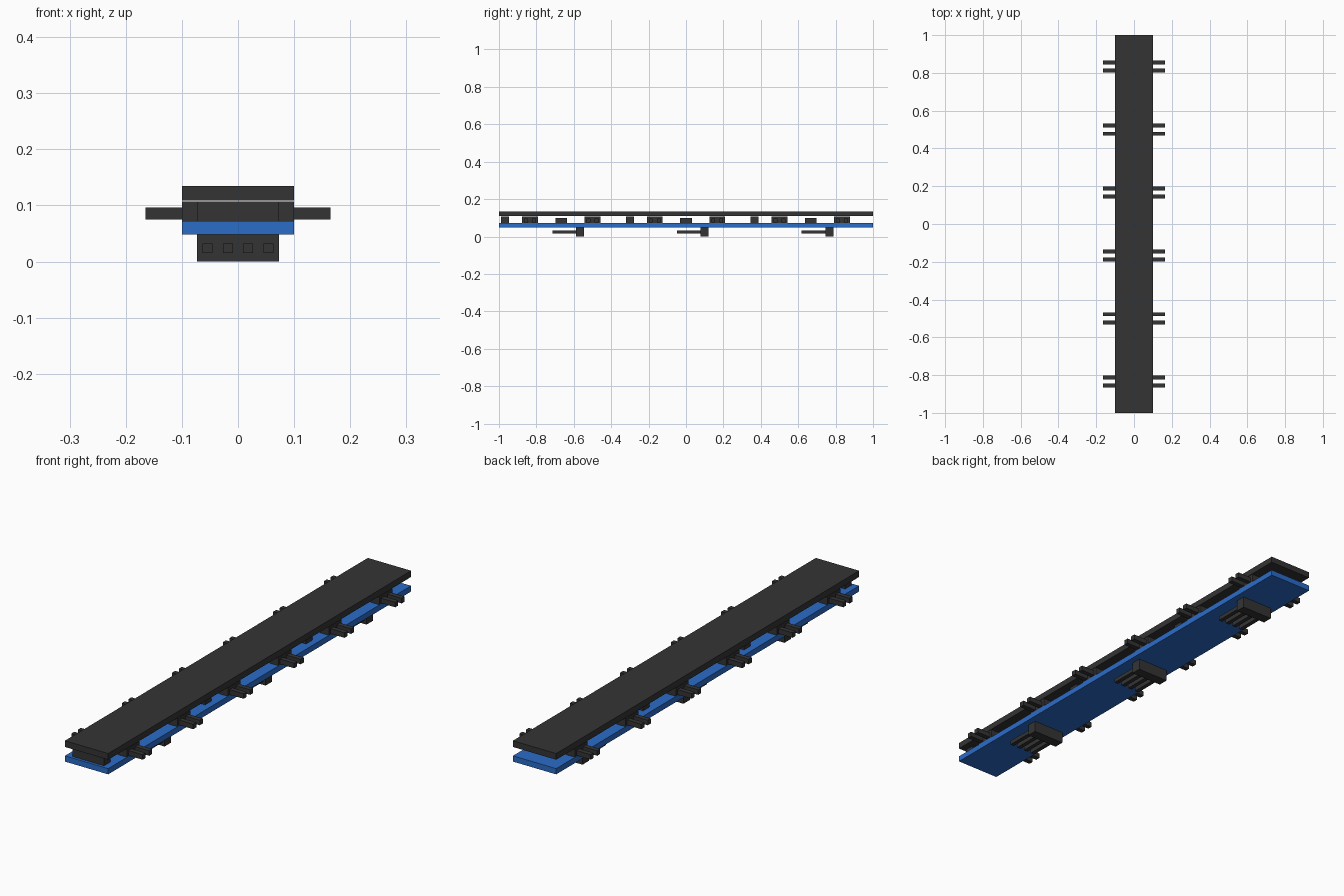
import bpy, bmesh
from mathutils import Matrix, Vector

if "Cube" in bpy.data.objects:
    bpy.data.objects.remove(bpy.data.objects["Cube"])


def material(name, rgb):
    m = bpy.data.materials.new(name)
    m.diffuse_color = (*rgb, 1)
    m.use_nodes = True
    m.node_tree.nodes["Principled BSDF"].inputs["Base Color"].default_value = m.diffuse_color
    return m


BLACK = material("charcoal", (0.034, 0.034, 0.034))
BLUE = material("board blue", (0.024, 0.15, 0.58))


def boxes(name, mat, spans):
    """One object made of axis-aligned boxes given as (x0,x1,y0,y1,z0,z1)."""
    bm = bmesh.new()
    for x0, x1, y0, y1, z0, z1 in spans:
        centre = Vector(((x0 + x1) / 2, (y0 + y1) / 2, (z0 + z1) / 2))
        size = Matrix.Diagonal((x1 - x0, y1 - y0, z1 - z0, 1))
        bmesh.ops.create_cube(bm, size=1, matrix=Matrix.Translation(centre) @ size)
    me = bpy.data.meshes.new(name)
    bm.to_mesh(me)
    bm.free()
    me.materials.append(mat)
    ob = bpy.data.objects.new(name, me)
    bpy.context.collection.objects.link(ob)
    return ob


HALF = 1 / 3   # half the length of one repeated module

for n, yc in enumerate((-2 * HALF, 0, 2 * HALF), 1):
    # Circuit board and cover panel
    boxes(f"board_{n}", BLUE, [(-0.1, 0.1, yc - HALF, yc + HALF, 0.048, 0.072)])
    boxes(f"cover_panel_{n}", BLACK, [(-0.1, 0.1, yc - HALF, yc + HALF, 0.109, 0.135)])

    # Spacer header at the front of the module and central chip
    boxes(f"spacer_header_{n}", BLACK,
          [(-0.073, 0.073, yc - 0.322, yc - 0.279, 0.072, 0.107)])
    boxes(f"chip_{n}", BLACK, [(-0.03, 0.03, yc - 0.031, yc + 0.031, 0.072, 0.1)])

    # Two-pin connectors along both long edges
    for row, yo in (("front", -0.167), ("back", 0.167)):
        y = yc + yo
        for side, s in (("left", -1), ("right", 1)):
            xa, xb = sorted((s * 0.058, s * 0.1))
            boxes(f"side_connector_{side}_{row}_{n}", BLACK,
                  [(xa, xb, y - 0.042, y + 0.042, 0.072, 0.107)])
            xa, xb = sorted((s * 0.098, s * 0.165))
            boxes(f"side_pins_{side}_{row}_{n}", BLACK,
                  [(xa, xb, y + d - 0.01, y + d + 0.01, 0.075, 0.096)
                   for d in (-0.0215, 0.0215)])

    # Four-pin connector under the board, pins pointing to the front
    boxes(f"under_connector_{n}", BLACK,
          [(-0.073, 0.073, yc + 0.078, yc + 0.121, 0, 0.048)])
    boxes(f"under_pins_{n}", BLACK,
          [(x - 0.009, x + 0.009, yc - 0.048, yc + 0.08, 0.015, 0.032)
           for x in (-0.0545, -0.018, 0.018, 0.0545)])
